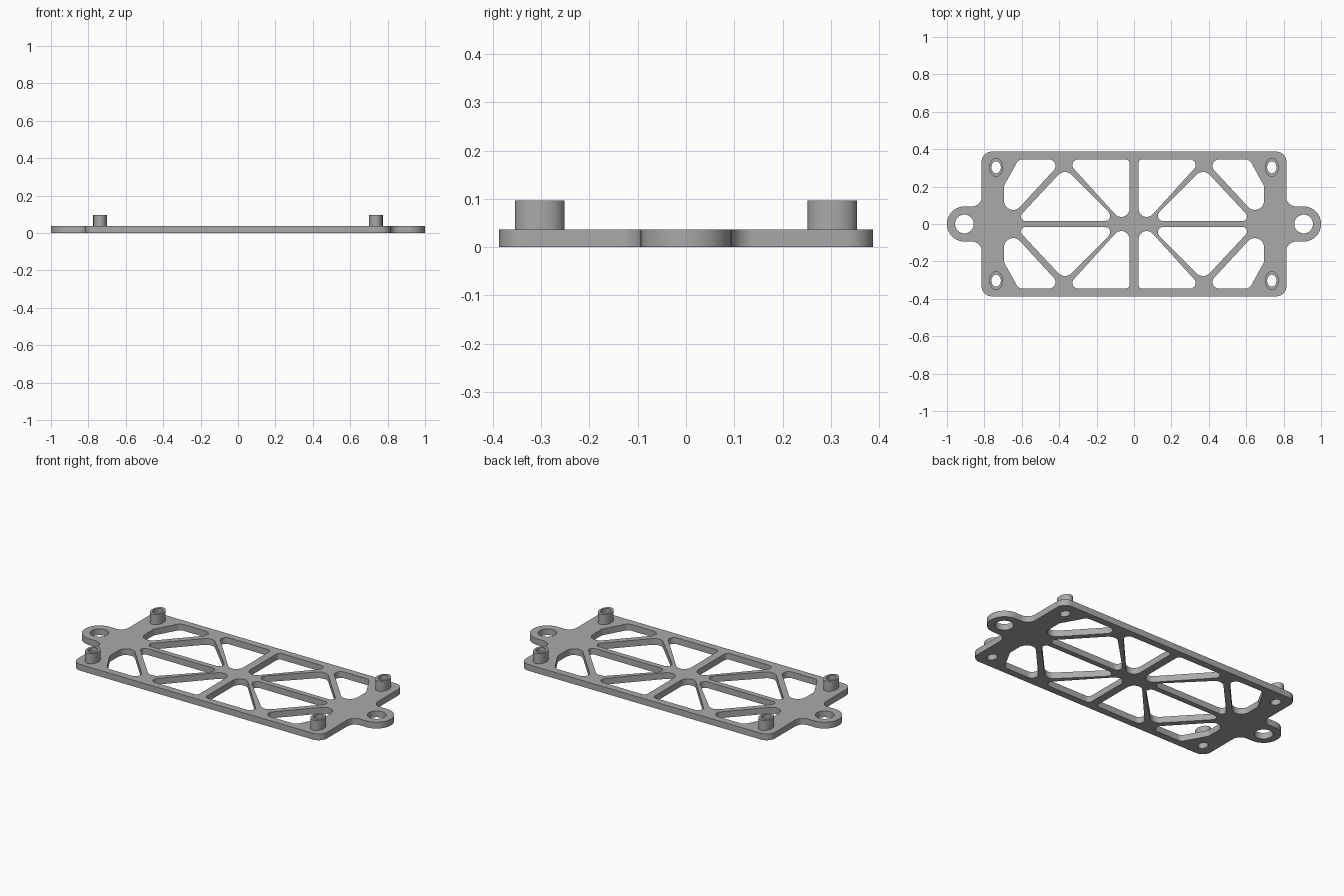
import bpy, bmesh, math
from mathutils import Vector

if "Cube" in bpy.data.objects:
    bpy.data.objects.remove(bpy.data.objects["Cube"])

grey = bpy.data.materials.new("mid_grey")
grey.diffuse_color = (0.4, 0.4, 0.4, 1)
grey.use_nodes = True
grey.node_tree.nodes["Principled BSDF"].inputs["Base Color"].default_value = grey.diffuse_color


def fillet(corners, steps=10):
    """Round each (x, y, radius) corner of a closed polygon."""
    out = []
    n = len(corners)
    for i, (x, y, r) in enumerate(corners):
        p = Vector((x, y))
        a = (Vector(corners[i - 1][:2]) - p).normalized()
        b = (Vector(corners[(i + 1) % n][:2]) - p).normalized()
        half = a.angle(b) / 2
        mid = (a + b).normalized()
        c = p + mid * (r / math.sin(half))
        t = p + a * (r / math.tan(half)) - c
        u = p + b * (r / math.tan(half)) - c
        sweep = t.angle_signed(u)
        a0 = math.atan2(t.y, t.x)
        for k in range(steps + 1):
            w = a0 - sweep * k / steps
            out.append((c.x + r * math.cos(w), c.y + r * math.sin(w)))
    return out


def ellipse(cx, cy, rx, ry, n=40):
    return [(cx + rx * math.cos(math.tau * k / n), cy + ry * math.sin(math.tau * k / n))
            for k in range(n)]


def slab(name, loops, z0, z1):
    """Extrude an outline with holes between two heights."""
    cu = bpy.data.curves.new(name, 'CURVE')
    cu.dimensions = '2D'
    cu.fill_mode = 'BOTH'
    cu.extrude = (z1 - z0) / 2
    for loop in loops:
        s = cu.splines.new('POLY')
        s.points.add(len(loop) - 1)
        for pt, (x, y) in zip(s.points, loop):
            pt.co = (x, y, 0, 1)
        s.use_cyclic_u = True
    ob = bpy.data.objects.new(name, cu)
    bpy.context.collection.objects.link(ob)
    bpy.ops.object.select_all(action='DESELECT')
    ob.select_set(True)
    bpy.context.view_layer.objects.active = ob
    bpy.ops.object.convert(target='MESH')
    ob = bpy.context.object
    bm = bmesh.new()
    bm.from_mesh(ob.data)
    bmesh.ops.remove_doubles(bm, verts=bm.verts, dist=1e-5)
    bmesh.ops.translate(bm, verts=bm.verts, vec=(0, 0, (z0 + z1) / 2))
    bmesh.ops.recalc_face_normals(bm, faces=bm.faces)
    bm.to_mesh(ob.data)
    bm.free()
    ob.data.materials.clear()
    ob.data.materials.append(grey)
    bpy.ops.object.shade_smooth_by_angle(angle=math.radians(35))
    return ob


THICK, TOP = 0.037, 0.097
BOSS = (0.737, 0.303)
quadrants = [(sx, sy) for sx in (-1, 1) for sy in (-1, 1)]

# Plate outline with a rounded ear at each end
left = [(-0.815, -0.387, 0.055), (-0.815, -0.094, 0.05), (-1, -0.094, 0.0935),
        (-1, 0.094, 0.0935), (-0.815, 0.094, 0.05), (-0.815, 0.387, 0.055)]
right = [(-x, y, r) for x, y, r in reversed(left)]
loops = [fillet(left + right, 14)]

# Truss windows of one quadrant, mirrored to all four
windows = [
    [(-0.695, -0.0015, 0.049), (-0.695, 0.205, 0.03), (-0.617, 0.345, 0.035),
     (-0.376, 0.345, 0.034)],
    [(-0.635, 0.016, 0.024), (-0.3705, 0.30, 0.05), (-0.088, 0.016, 0.028)],
    [(-0.024, -0.032, 0.044), (-0.367, 0.345, 0.03), (-0.024, 0.345, 0.022)],
]
for sx, sy in quadrants:
    for w in windows:
        loops.append([(-sx * x, sy * y) for x, y in fillet(w)])
    loops.append(ellipse(sx * BOSS[0], sy * BOSS[1], 0.025, 0.032))

# Ear holes
for sx in (-1, 1):
    loops.append(ellipse(sx * 0.907, 0, 0.05, 0.05))

slab("truss_plate", loops, 0, THICK)

# Hollow standoffs on the corners
for i, (sx, sy) in enumerate(quadrants):
    cx, cy = sx * BOSS[0], sy * BOSS[1]
    slab(f"standoff_{i + 1}", [ellipse(cx, cy, 0.037, 0.051),
                               ellipse(cx, cy, 0.025, 0.032)], THICK, TOP)
